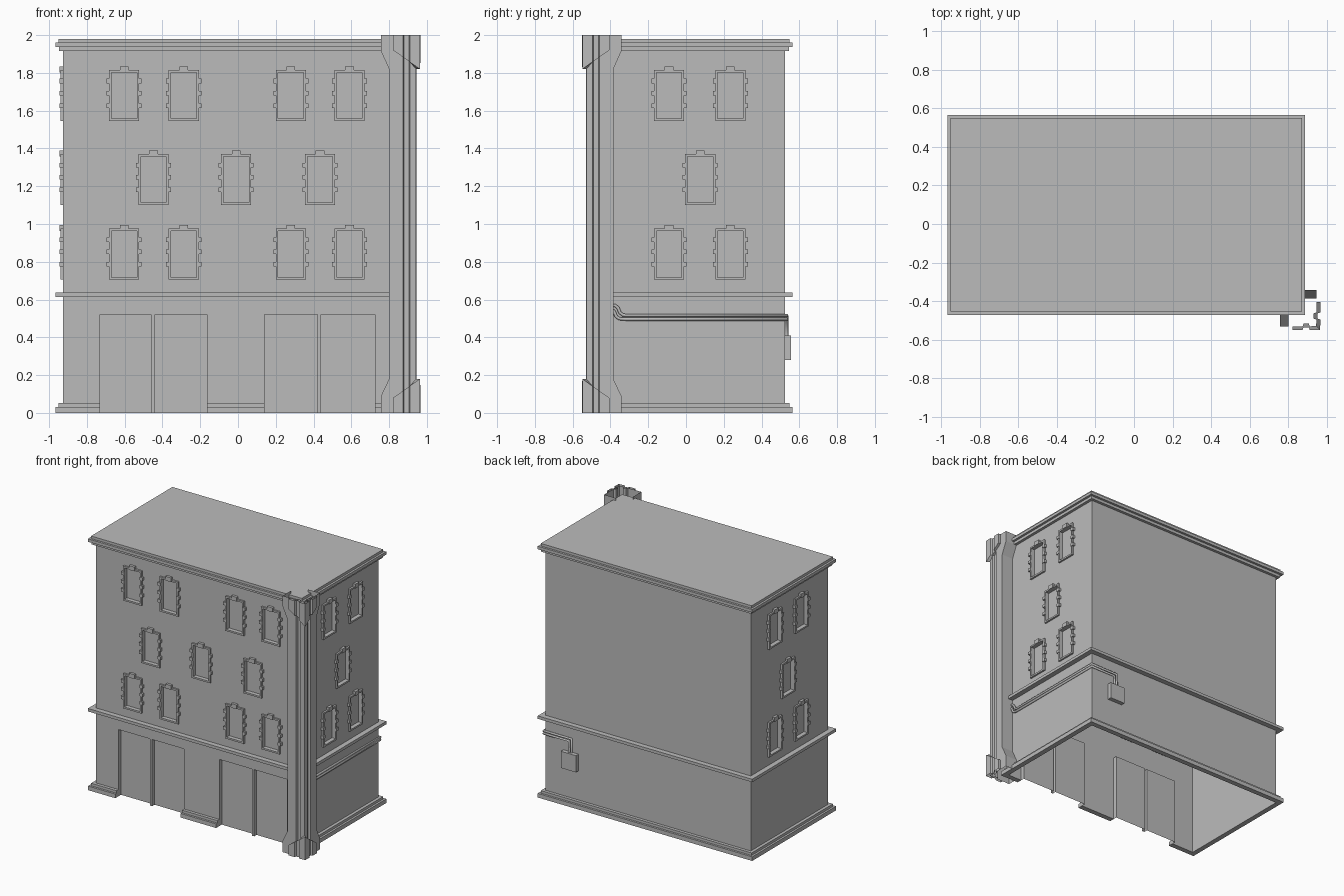
import bpy, bmesh
from mathutils import Matrix, Vector

old = bpy.data.objects.get("Cube")
if old:
    bpy.data.objects.remove(old, do_unlink=True)

grey = bpy.data.materials.new("plain_grey")
grey.use_nodes = True
grey.diffuse_color = (0.5, 0.5, 0.5, 1)
grey.node_tree.nodes["Principled BSDF"].inputs["Base Color"].default_value = (0.5, 0.5, 0.5, 1)

# Wall planes and heights
X0, X1, Y0, Y1 = -0.926, 0.845, -0.43, 0.524
ROOF = 1.98


def finish(name, bm):
    mesh = bpy.data.meshes.new(name)
    bm.to_mesh(mesh)
    bm.free()
    mesh.materials.append(grey)
    obj = bpy.data.objects.new(name, mesh)
    bpy.context.collection.objects.link(obj)
    return obj


def add_box(bm, p, q):
    lo = Vector([min(a, b) for a, b in zip(p, q)])
    hi = Vector([max(a, b) for a, b in zip(p, q)])
    m = Matrix.Translation((lo + hi) / 2) @ Matrix.Diagonal((*(hi - lo), 1))
    bmesh.ops.create_cube(bm, size=1, matrix=m)


def boxes(name, pairs):
    bm = bmesh.new()
    for p, q in pairs:
        add_box(bm, p, q)
    return finish(name, bm)


# Wall coordinates: u along the wall, w outward, z up
WALLS = {
    "front": lambda u, w, z: (u, Y0 - w, z),
    "right_side": lambda u, w, z: (X1 + w, u, z),
    "left_side": lambda u, w, z: (X0 - w, u, z),
}
TOP, MID, LOW = 1.545, 1.1, 0.705
side_windows = [(-0.09, TOP), (0.235, TOP), (0.075, MID), (-0.09, LOW), (0.235, LOW)]
windows = {
    "front": [(u, z) for z in (TOP, LOW) for u in (-0.603, -0.287, 0.28, 0.59)]
             + [(u, MID) for u in (-0.447, -0.01, 0.434)],
    "right_side": side_windows,
    "left_side": side_windows,
}
doors = [(-0.73, -0.46), (-0.44, -0.165), (0.14, 0.42), (0.44, 0.725)]
HALF, TALL, RIM = 0.08, 0.27, 0.013

# Recess cutters for windows and doors
cuts = []
for wall, spots in windows.items():
    at = WALLS[wall]
    for u, z in spots:
        cuts.append((at(u - HALF + RIM, -0.018, z + RIM), at(u + HALF - RIM, 0.05, z + TALL - RIM)))
for a, b in doors:
    cuts.append(((a, Y0 + 0.03, -0.1), (b, Y0 - 0.1, 0.52)))
cutter = boxes("recess_cutter", cuts)
cutter.hide_render = True
cutter.hide_viewport = False

# Main building block, open underneath
body = boxes("building_walls", [((X0, Y0, 0), (X1, Y1, ROOF - 0.01))])
mod = body.modifiers.new("recesses", "BOOLEAN")
mod.operation = "DIFFERENCE"
mod.solver = "EXACT"
mod.object = cutter
bpy.context.view_layer.objects.active = body
bpy.ops.object.modifier_apply(modifier=mod.name)
bpy.data.objects.remove(cutter, do_unlink=True)
bm = bmesh.new()
bm.from_mesh(body.data)
floor = [f for f in bm.faces if f.normal.z < -0.9 and f.calc_center_median().z < 0.01]
bmesh.ops.delete(bm, geom=floor, context="FACES")
bm.to_mesh(body.data)
bm.free()

# Window surrounds: rim, keystone and side blocks
for wall, spots in windows.items():
    at = WALLS[wall]
    for i, (u, z) in enumerate(spots):
        parts = [(-HALF, -HALF + RIM, 0, TALL, 0.014), (HALF - RIM, HALF, 0, TALL, 0.014),
                 (-HALF + RIM, HALF - RIM, 0, RIM, 0.014),
                 (-HALF + RIM, HALF - RIM, TALL - RIM, TALL, 0.014),
                 (-0.023, 0.023, TALL - RIM, TALL + 0.02, 0.02)]
        for s in (-1, 1):
            for h in (0.07, 0.135, 0.2):
                parts.append((s * (HALF - RIM), s * (HALF + 0.013), h, h + 0.024, 0.019))
        boxes(f"{wall}_window_frame_{i + 1}",
              [(at(u + a, 0, z + c), at(u + b, w, z + d)) for a, b, c, d, w in parts])


# Moulding bands around the walls
def band(z0, z1, out, front=None):
    front = front or [(X0 - out, X1 + out)]
    pairs = [((a, Y0 - out, z0), (b, Y0, z1)) for a, b in front]
    pairs.append(((X0 - out, Y1, z0), (X1 + out, Y1 + out, z1)))
    pairs.append(((X0 - out, Y0, z0), (X0, Y1, z1)))
    pairs.append(((X1, Y0, z0), (X1 + out, Y1, z1)))
    return pairs


boxes("belt_course", band(0.614, 0.637, 0.04))
plinth = []
for z0, z1, out in ((0, 0.032, 0.04), (0.032, 0.052, 0.024)):
    plinth += band(z0, z1, out, [(X0 - out, doors[0][0]), (doors[1][1], doors[2][0]),
                                 (doors[3][1], X1 + out)])
boxes("plinth", plinth)
boxes("cornice", [((X0 - out, Y0 - out, z0), (X1 + out, Y1 + out, z1)) for z0, z1, out in
                  ((1.915, 1.937, 0.022), (1.937, 1.96, 0.04), (1.96, ROOF, 0.024))])


# Corner column: plan points mirrored about the corner diagonal
def plan(half):
    pts = half + [(b, a) for a, b in reversed(half[:-1])]
    return [(X1 + a, Y0 - b) for a, b in pts]


def strips(bm, rows):
    verts = [[bm.verts.new(p) for p in row] for row in rows]
    for r, s in zip(verts, verts[1:]):
        for i in range(len(r) - 1):
            bm.faces.new((r[i], r[i + 1], s[i + 1], s[i]))


def column_plan(end):
    return plan([(end, 0), (end, 0.1), (0.028, 0.1), (0.033, 0.085),
                 (0.06, 0.085), (0.065, 0.1), (0.098, 0.098)])


bm = bmesh.new()
levels = [(0, -0.088), (0.09, -0.088), (0.18, -0.045),
          (1.82, -0.045), (1.915, -0.088), (2, -0.088)]
strips(bm, [[(x, y, z) for x, y in column_plan(end)] for z, end in levels])
finish("corner_column", bm)

# Column head and foot: slanted wrap-around brackets
outer = [(-0.025, 0.1), (-0.025, 0.12), (0.028, 0.12), (0.033, 0.105),
         (0.06, 0.105), (0.065, 0.12), (0.119, 0.119)]
inner = [(a, b - 0.02) for a, b in outer[:-1]] + [(0.098, 0.098)]
slant = [0.18 - 0.7 * (0.119 - a) for a, b in outer]
slant += slant[-2::-1]
for name, place in (("column_foot", lambda h: h), ("column_head", lambda h: 2 - h)):
    bm = bmesh.new()
    wrap, core = plan(outer), plan(inner)
    strips(bm, [[(x, y, place(0)) for x, y in wrap],
                [(x, y, place(h)) for (x, y), h in zip(wrap, slant)],
                [(x, y, place(h)) for (x, y), h in zip(core, slant)]])
    bmesh.ops.recalc_face_normals(bm, faces=bm.faces)
    finish(name, bm)

# Pair of conduits along the side, round the back corner, down to the box
for name, o in (("upper_conduit", 0.01), ("lower_conduit", -0.01)):
    px, py, z = X1 + 0.009, Y1 + 0.009, 0.506 + o
    drop = 0.625 - o
    path = [(px, -0.42, z + 0.055), (px, -0.385 + o, z + 0.053), (px, -0.37 + o, z + 0.04),
            (px, -0.36 + o, z + 0.015), (px, -0.345 + o, z + 0.003), (px, -0.32, z),
            (px, py, z), (drop, py, z), (drop, py, 0.4)]
    curve = bpy.data.curves.new(name, "CURVE")
    curve.dimensions = "3D"
    curve.bevel_depth = 0.0095
    curve.bevel_resolution = 1
    line = curve.splines.new("POLY")
    line.points.add(len(path) - 1)
    for point, co in zip(line.points, path):
        point.co = (*co, 1)
    curve.materials.append(grey)
    bpy.context.collection.objects.link(bpy.data.objects.new(name, curve))

boxes("utility_box", [((0.56, Y1, 0.28), (0.69, Y1 + 0.033, 0.41))])
